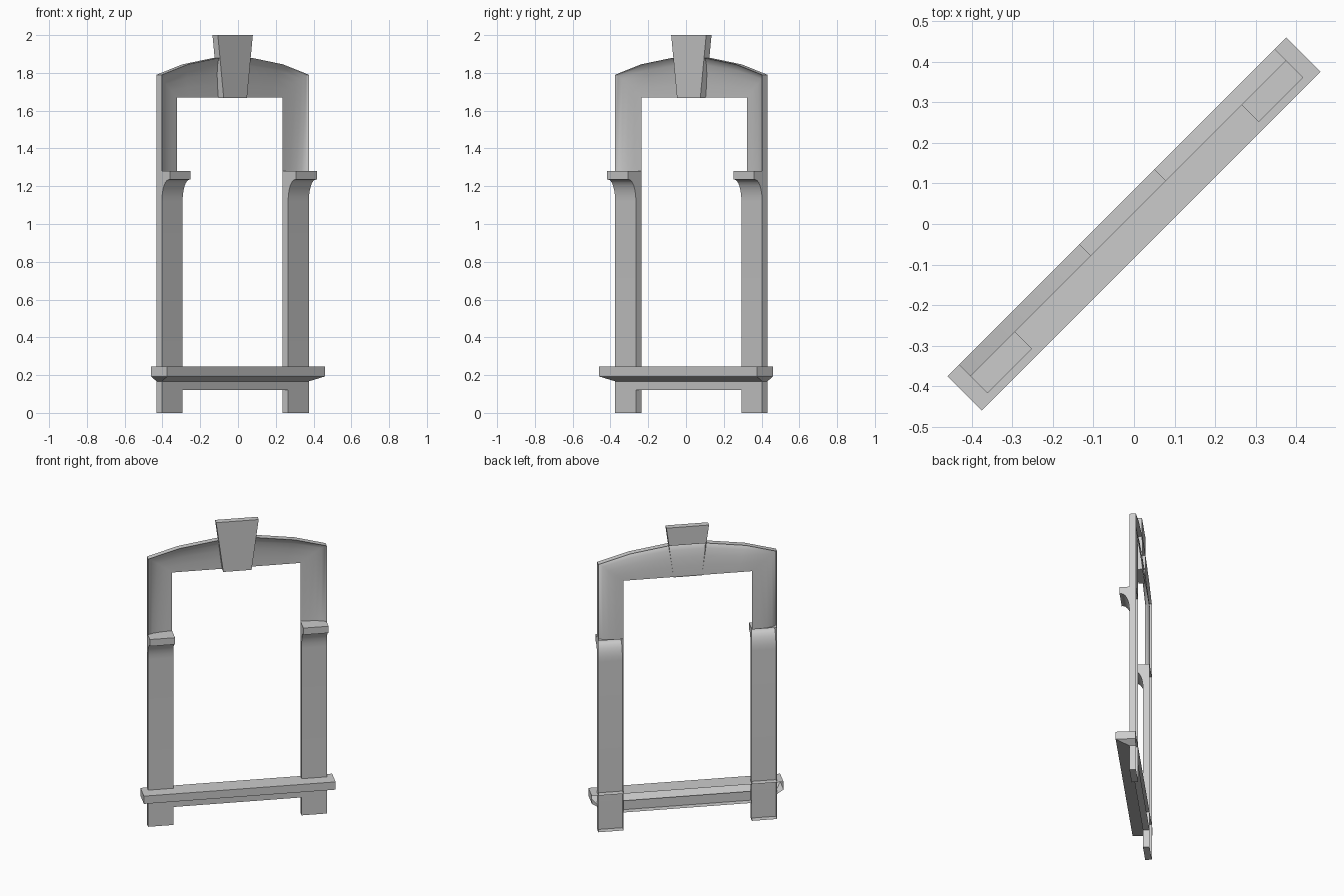
import bpy, bmesh
from math import sin, cos, pi, radians

if "Cube" in bpy.data.objects:
    bpy.data.objects.remove(bpy.data.objects["Cube"])

# Local axes: x along the wall, y into the wall (back open at y = BACK)
FRONT, BACK = 0.02, 0.06
IN, OUT = 0.395, 0.55


def finish(name, bm, smooth=False):
    bmesh.ops.recalc_face_normals(bm, faces=bm.faces)
    mesh = bpy.data.meshes.new(name)
    bm.to_mesh(mesh)
    bm.free()
    ob = bpy.data.objects.new(name, mesh)
    bpy.context.collection.objects.link(ob)
    ob.rotation_euler.z = radians(45)
    if smooth:
        bpy.ops.object.select_all(action='DESELECT')
        ob.select_set(True)
        bpy.context.view_layer.objects.active = ob
        bpy.ops.object.shade_smooth_by_angle(angle=radians(35))
    return ob


def skin(bm, rows):
    """Quads between successive rows of points."""
    grid = [[bm.verts.new(p) for p in row] for row in rows]
    for a, b in zip(grid, grid[1:]):
        for i in range(len(a) - 1):
            bm.faces.new((a[i], a[i + 1], b[i + 1], b[i]))
    return grid


# Posts with coved capitals: side profile swept across the post width
def post(name, x0, x1):
    cove = [(FRONT - 0.052 * (1 - cos(t)), 1.12 + 0.115 * sin(t))
            for t in [i * pi / 12 for i in range(7)]]
    prof = [(BACK, 0), (FRONT, 0)] + cove + [(-0.04, 1.235), (-0.04, 1.28), (BACK, 1.28)]
    bm = bmesh.new()
    grid = skin(bm, [[(x, y, z) for y, z in prof] for x in (x0, x1)])
    for row in grid:
        bm.faces.new(row)
    finish(name, bm, True)


post("left_post", -OUT, -IN)
post("right_post", IN, OUT)

# Sill: slab with a sloped underside, open at the back
bm = bmesh.new()
rings = [(0.59, -0.06, 0.245), (0.59, -0.06, 0.193), (OUT, FRONT, 0.167)]
grid = skin(bm, [[(-w, BACK, z), (-w, y, z), (w, y, z), (w, BACK, z)] for w, y, z in rings])
bm.faces.new(grid[0])
finish("sill", bm)

# Apron bar below the sill
bm = bmesh.new()
skin(bm, [[(x, FRONT, 0.18), (x, FRONT, 0.12), (x, BACK, 0.12)] for x in (-IN, IN)])
finish("apron", bm)

# Arch: coved band from the segmental outer edge to the square opening
half = [((OUT, 1.28), (IN, 1.28)), ((OUT, 1.79), (IN, 1.67)),
        ((0.357, 1.845), (0.3, 1.67)), ((0.12, 1.88), (0.1, 1.67))]
pairs = [((-o[0], o[1]), (-i[0], i[1])) for o, i in half] + half[::-1]
rows = []
for o, i in pairs:
    row = [(o[0], BACK, o[1])]
    for k in range(6):
        t = k * pi / 10
        s = 1 - cos(t)
        row.append((o[0] + (i[0] - o[0]) * s, FRONT + (BACK - FRONT) * sin(t),
                    o[1] + (i[1] - o[1]) * s))
    rows.append(row)
bm = bmesh.new()
skin(bm, rows)
finish("arch", bm, True)

# Keystone: tapered block, closed behind only above the arch
bm = bmesh.new()
levels = [(0.087, 1.667), (0.115, 1.88), (0.131, 2.0)]
grid = skin(bm, [[(-w, BACK, z), (-w, FRONT, z), (w, FRONT, z), (w, BACK, z)] for w, z in levels])
bm.faces.new(grid[0])
bm.faces.new(grid[2])
bm.faces.new((grid[1][0], grid[1][3], grid[2][3], grid[2][0]))
finish("keystone", bm)
